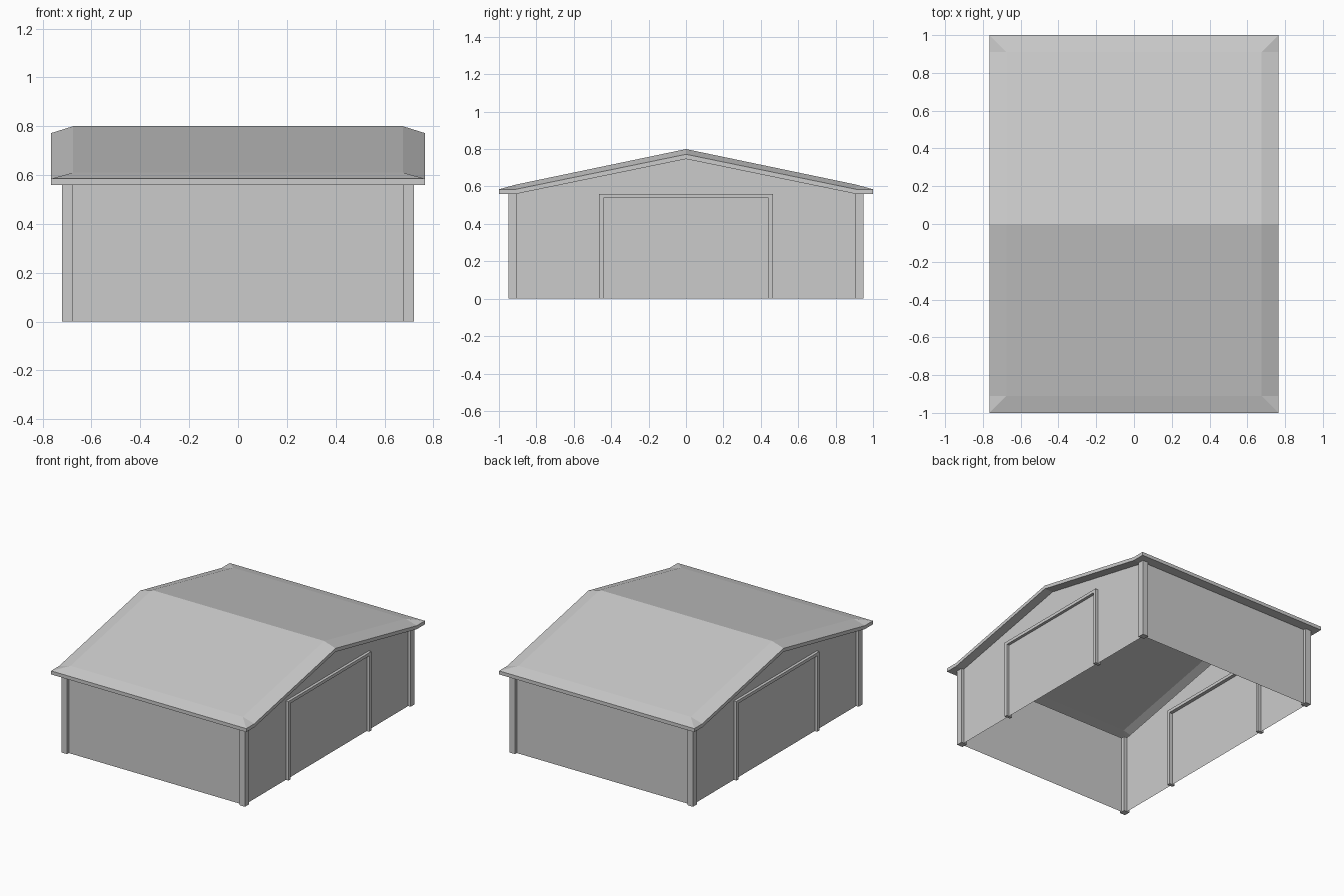
import bpy, bmesh

if "Cube" in bpy.data.objects:
    bpy.data.objects.remove(bpy.data.objects["Cube"])

EDGE_X, HIP_X, WALL_X = 0.765, 0.675, 0.70
WALL_Y, BEND_Y = 0.93, 0.91


def add_mesh(name, bm):
    bmesh.ops.remove_doubles(bm, verts=bm.verts, dist=1e-5)
    bmesh.ops.recalc_face_normals(bm, faces=bm.faces)
    me = bpy.data.meshes.new(name)
    bm.to_mesh(me)
    bm.free()
    ob = bpy.data.objects.new(name, me)
    bpy.context.collection.objects.link(ob)
    return ob


def face(bm, pts):
    return bm.faces.new([bm.verts.new(p) for p in pts])


def box(name, lo, hi):
    bm = bmesh.new()
    f = face(bm, [(lo[0], lo[1], lo[2]), (hi[0], lo[1], lo[2]),
                  (hi[0], hi[1], lo[2]), (lo[0], hi[1], lo[2])])
    ext = bmesh.ops.extrude_face_region(bm, geom=[f], use_keep_orig=True)
    for v in ext["geom"]:
        if isinstance(v, bmesh.types.BMVert):
            v.co.z = hi[2]
    return add_mesh(name, bm)


# Roof: one quarter (top, flared borders, rim, soffit), mirrored to all sides
def roof_quarter(bm, sx, sy):
    def q(*pts):
        face(bm, [(x * sx, y * sy, z) for x, y, z in pts])
    ridge, hip = (HIP_X, 0, 0.80), (HIP_X, BEND_Y, 0.61)
    gable, bend = (EDGE_X, 0, 0.772), (EDGE_X, BEND_Y, 0.585)
    corner = (EDGE_X, 1, 0.585)
    low = lambda p: (p[0], p[1], p[2] - 0.025)
    q((0, 0, 0.80), ridge, hip, (0, BEND_Y, 0.61))
    q(ridge, gable, bend, hip)
    q(hip, bend, corner)
    q(hip, corner, (HIP_X, 1, 0.585))
    q((0, BEND_Y, 0.61), hip, (HIP_X, 1, 0.585), (0, 1, 0.585))
    # rim
    q(gable, bend, low(bend), low(gable))
    q(bend, corner, low(corner), low(bend))
    q((HIP_X, 1, 0.585), corner, low(corner), (HIP_X, 1, 0.56))
    q((0, 1, 0.585), (HIP_X, 1, 0.585), (HIP_X, 1, 0.56), (0, 1, 0.56))
    # soffit out from the wall line
    q(low(gable), low(bend), (WALL_X, BEND_Y, 0.56), (WALL_X, 0, 0.747))
    q(low(bend), low(corner), (WALL_X, WALL_Y, 0.56), (WALL_X, BEND_Y, 0.56))
    q(low(corner), (HIP_X, 1, 0.56), (HIP_X, WALL_Y, 0.56), (WALL_X, WALL_Y, 0.56))
    q((HIP_X, 1, 0.56), (0, 1, 0.56), (0, WALL_Y, 0.56), (HIP_X, WALL_Y, 0.56))


bm = bmesh.new()
for sx in (-1, 1):
    for sy in (-1, 1):
        roof_quarter(bm, sx, sy)
add_mesh("roof", bm)

# Thin walls, open underneath
bm = bmesh.new()
for s in (-1, 1):
    gable = [(-WALL_Y, 0), (WALL_Y, 0), (WALL_Y, 0.56), (BEND_Y, 0.56),
             (0, 0.747), (-BEND_Y, 0.56), (-WALL_Y, 0.56)]
    face(bm, [(s * WALL_X, y, z) for y, z in gable])
    face(bm, [(x, s * WALL_Y, z) for x, z in
              ((-WALL_X, 0), (WALL_X, 0), (WALL_X, 0.56), (-WALL_X, 0.56))])
add_mesh("walls", bm)

# Corner posts and door frames
for sx, end in ((-1, "left"), (1, "right")):
    x0, x1 = sorted((sx * 0.675, sx * 0.72))
    for sy, side in ((-1, "front"), (1, "back")):
        y0, y1 = sorted((sy * 0.905, sy * 0.95))
        box(f"corner_post_{end}_{side}", (x0, y0, 0), (x1, y1, 0.56))
        y0, y1 = sorted((sy * 0.442, sy * 0.464))
        box(f"door_jamb_{end}_{side}", (x0, y0, 0), (x1, y1, 0.56))
    box(f"door_lintel_{end}", (x0, -0.442, 0.538), (x1, 0.442, 0.56))
